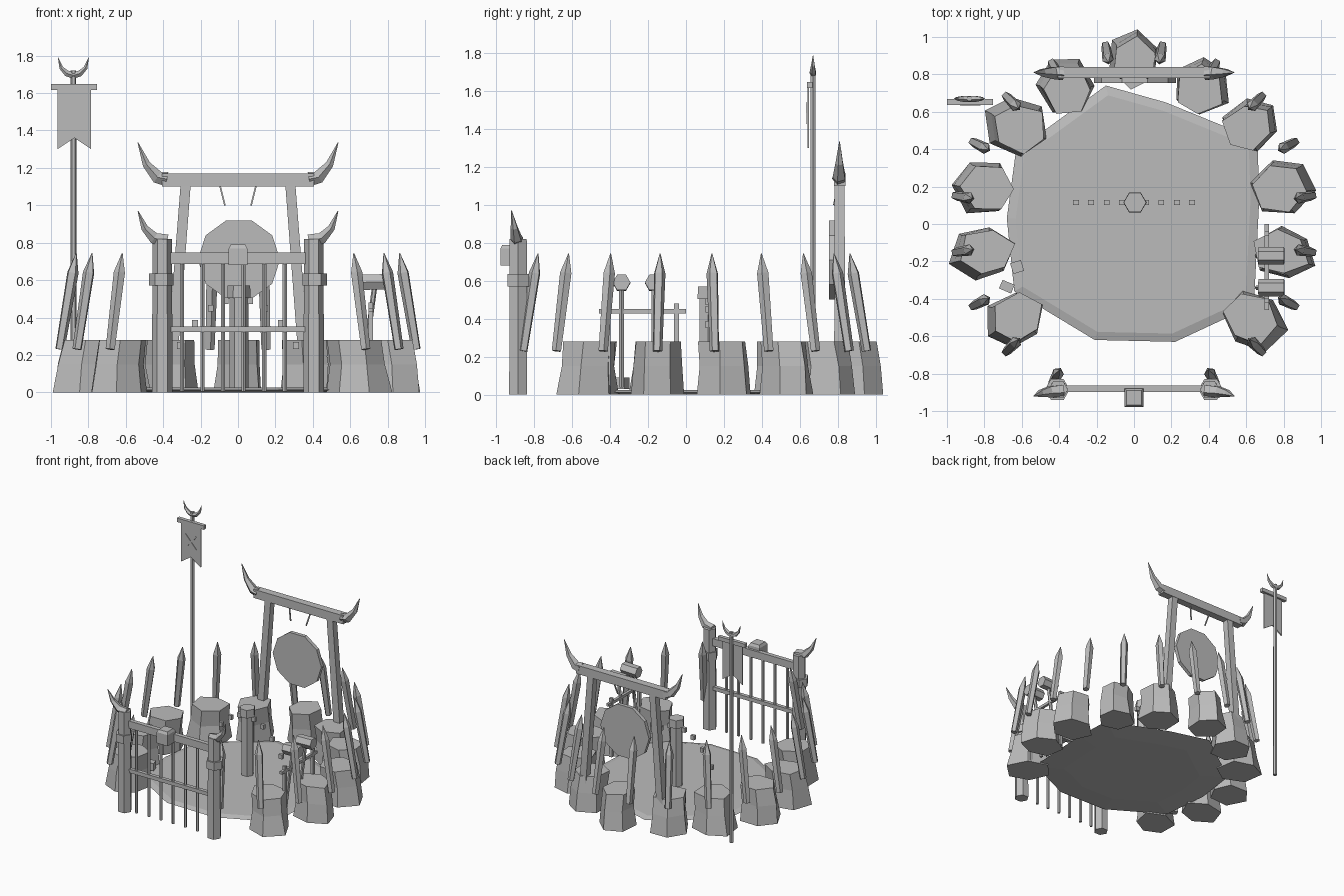
import bpy, bmesh, random
from math import sin, cos, pi, radians
from mathutils import Vector

random.seed(4)
cube = bpy.data.objects.get("Cube")
if cube:
    bpy.data.objects.remove(cube, do_unlink=True)

stone_grey = bpy.data.materials.new("stone_grey")
stone_grey.use_nodes = True
grey = (0.5, 0.5, 0.5, 1)
stone_grey.diffuse_color = grey
stone_grey.node_tree.nodes["Principled BSDF"].inputs["Base Color"].default_value = grey


def finish(name, bm):
    bmesh.ops.recalc_face_normals(bm, faces=bm.faces)
    mesh = bpy.data.meshes.new(name)
    bm.to_mesh(mesh)
    bm.free()
    mesh.materials.append(stone_grey)
    obj = bpy.data.objects.new(name, mesh)
    bpy.context.collection.objects.link(obj)
    return obj


def loft(name, rings):
    """Skin a list of equal-length point rings and cap both ends."""
    bm = bmesh.new()
    loops = [[bm.verts.new(p) for p in ring] for ring in rings]
    n = len(loops[0])
    for a, b in zip(loops, loops[1:]):
        for i in range(n):
            j = (i + 1) % n
            bm.faces.new((a[i], a[j], b[j], b[i]))
    bm.faces.new(loops[0])
    bm.faces.new(loops[-1])
    return finish(name, bm)


def tube(name, path, radii, sides=6, side_dir=(0, 1, 0), flat=1.0):
    """Sweep a polygon along a path with a radius at each point."""
    pts = [Vector(p) for p in path]
    rings = []
    for i, (p, r) in enumerate(zip(pts, radii)):
        t = (pts[min(i + 1, len(pts) - 1)] - pts[max(i - 1, 0)]).normalized()
        u = Vector(side_dir)
        u = (u - t * u.dot(t)).normalized()
        v = t.cross(u)
        rings.append([p + u * r * flat * cos(2 * pi * (k + 0.5) / sides)
                      + v * r * sin(2 * pi * (k + 0.5) / sides) for k in range(sides)])
    return loft(name, rings)


def box(name, centre, size, turn=0):
    bm = bmesh.new()
    bmesh.ops.create_cube(bm, size=1)
    for v in bm.verts:
        v.co = Vector((v.co.x * size[0], v.co.y * size[1], v.co.z * size[2]))
    obj = finish(name, bm)
    obj.location = centre
    obj.rotation_euler.z = turn
    return obj


def prism(name, outline, y0, y1):
    """Extrude an x-z outline between two y planes."""
    return loft(name, [[(x, y, z) for x, z in outline] for y in (y0, y1)])


# Uneven ground slab
outline = [(0.67, 0.14), (0.66, 0.45), (0.17, 0.65), (-0.15, 0.74), (-0.48, 0.5),
           (-0.63, 0.4), (-0.68, 0.03), (-0.64, -0.36), (-0.21, -0.62),
           (0.22, -0.63), (0.5, -0.5), (0.64, -0.46)]
loft("ground", [[(x * s, y * s, z) for x, y in outline]
                for s, z in ((0.7, 0.0), (1.0, 0.012), (0.93, 0.025))])

# Boulders round the ring, leaving the front open
for number, degrees in enumerate((90, 116, 64, 140, 40, 166, 14, 191, -11, 219, -39)):
    a = radians(degrees)
    out, side = Vector((cos(a), sin(a), 0)), Vector((-sin(a), cos(a), 0))
    reach = 0.87 if degrees == 90 else 0.81
    jitter = [random.uniform(0.9, 1.12) for k in range(6)]
    start = random.uniform(0, 1)
    rings = []
    for z, scale, shift in ((0, 1.0, 0.015), (0.15, 0.88, 0.01), (0.28, 0.86, -0.01)):
        ring = []
        for k in range(6):
            t = start + k * pi / 3
            r = scale * jitter[k] * random.uniform(0.94, 1.06)
            p = out * (reach + shift + 0.165 * r * cos(t)) + side * 0.15 * r * sin(t)
            ring.append((p.x, p.y, z))
        rings.append(ring)
    loft(f"boulder_{number + 1}", rings)

# Sharpened stakes leaning inward
for k in range(18):
    a = radians(-63 + 18 * k)
    out = Vector((cos(a), sin(a), 0))
    path = [out * r + Vector((0, 0, z)) for r, z in ((0.965, 0.23), (0.895, 0.64), (0.875, 0.745))]
    tube(f"stake_{k + 1}", path, (0.026, 0.032, 0.002), 5, out)

# Gate at the front
for s, label in ((-1, "right"), (1, "left")):
    tube(f"gate_post_{label}", [(s * 0.405, -0.885, 0), (s * 0.405, -0.885, 0.82)], (0.055, 0.052), 6)
    tube(f"gate_collar_{label}", [(s * 0.41, -0.885, 0.57), (s * 0.41, -0.885, 0.635)], (0.066, 0.066), 6)
    tube(f"gate_horn_{label}", [(s * 0.38, -0.89, 0.81), (s * 0.45, -0.895, 0.825),
                                (s * 0.5, -0.905, 0.88), (s * 0.535, -0.92, 0.97)],
         (0.036, 0.032, 0.02, 0.002), 5)
box("gate_top_bar", (0, -0.88, 0.717), (0.74, 0.035, 0.06))
box("gate_lower_bar", (0, -0.88, 0.338), (0.74, 0.03, 0.03))
for k in range(6):
    x = -0.3 + 0.11 * k
    tube(f"gate_bar_{k + 1}", [(x, -0.88, 0.005), (x, -0.88, 0.7)], (0.012, 0.012), 5)
tube("gate_lock", [(0, -0.93, 0.68), (0, -0.93, 0.77), (0, -0.93, 0.79)], (0.07, 0.07, 0.055), 4)

# Gong frame at the back
box("gong_beam", (0, 0.81, 1.135), (0.81, 0.06, 0.07))
for s, label in ((-1, "right"), (1, "left")):
    tube(f"gong_leg_{label}", [(s * 0.35, 0.81, 0.2), (s * 0.28, 0.81, 1.11)], (0.04, 0.038), 4)
    tube(f"gong_horn_{label}", [(s * 0.38, 0.81, 1.14), (s * 0.43, 0.81, 1.15),
                                (s * 0.49, 0.81, 1.22), (s * 0.535, 0.81, 1.335)],
         (0.04, 0.036, 0.022, 0.002), 5)
    tube(f"gong_cord_{label}", [(s * 0.095, 0.8, 1.1), (s * 0.07, 0.78, 1.0)], (0.006, 0.006), 4)
tube("gong", [(0.005, 0.755, 0.71), (0.005, 0.785, 0.71)], (0.22, 0.22), 10, (0, 0, 1))

# Banner on a tall pole
px, py = -0.88, 0.67
tube("banner_pole", [(px, py, 0), (px, py, 1.72)], (0.017, 0.015), 6)
box("banner_crossbar", (-0.877, 0.652, 1.633), (0.245, 0.03, 0.032))
prism("banner_cloth", [(-0.965, 1.63), (-0.785, 1.63), (-0.785, 1.3), (-0.875, 1.36), (-0.965, 1.3)], 0.64, 0.65)
for s in (-1, 1):
    tube("banner_cross_stroke", [(-0.875 - s * 0.05, 0.637, 1.43), (-0.875 + s * 0.05, 0.637, 1.54)],
         (0.008, 0.008), 4, flat=0.4)
    tube("banner_crescent_half", [(px, py, 1.695), (px + s * 0.035, py, 1.705),
                                  (px + s * 0.065, py, 1.735), (px + s * 0.082, py, 1.79)],
         (0.019, 0.017, 0.011, 0.001), 5)

# Centre post with loose chains on both sides
cy = 0.115
tube("centre_post", [(0.005, cy, 0), (0.005, cy, 0.52)], (0.05, 0.05), 6)
tube("centre_post_cap", [(0.005, cy, 0.505), (0.005, cy, 0.57)], (0.062, 0.06), 6)
for s in (-1, 1):
    for x, z in ((0.065, 0.49), (0.145, 0.45), (0.23, 0.37), (0.31, 0.25)):
        box("chain_link", (s * x, cy, z), (0.03, 0.025, 0.036))

# Rack of hammers on the left side
rack_x = 0.71
box("rack_bar", (rack_x, -0.23, 0.44), (0.022, 0.46, 0.022))
for y in (-0.05, -0.41):
    box("rack_post", (rack_x, y, 0.24), (0.025, 0.025, 0.48))
for y in (-0.34, -0.17):
    tube("hammer_handle", [(0.66, y, 0.04), (0.735, y, 0.6)], (0.014, 0.014), 6)
    tube("hammer_head", [(0.665, y, 0.588), (0.803, y, 0.592)], (0.047, 0.047), 6, (0, 0, 1))

# Loose blocks on the ground
box("loose_block_1", (-0.625, -0.23, 0.06), (0.06, 0.06, 0.06), 0.3)
box("loose_block_2", (-0.68, -0.335, 0.06), (0.07, 0.05, 0.06), -0.4)
